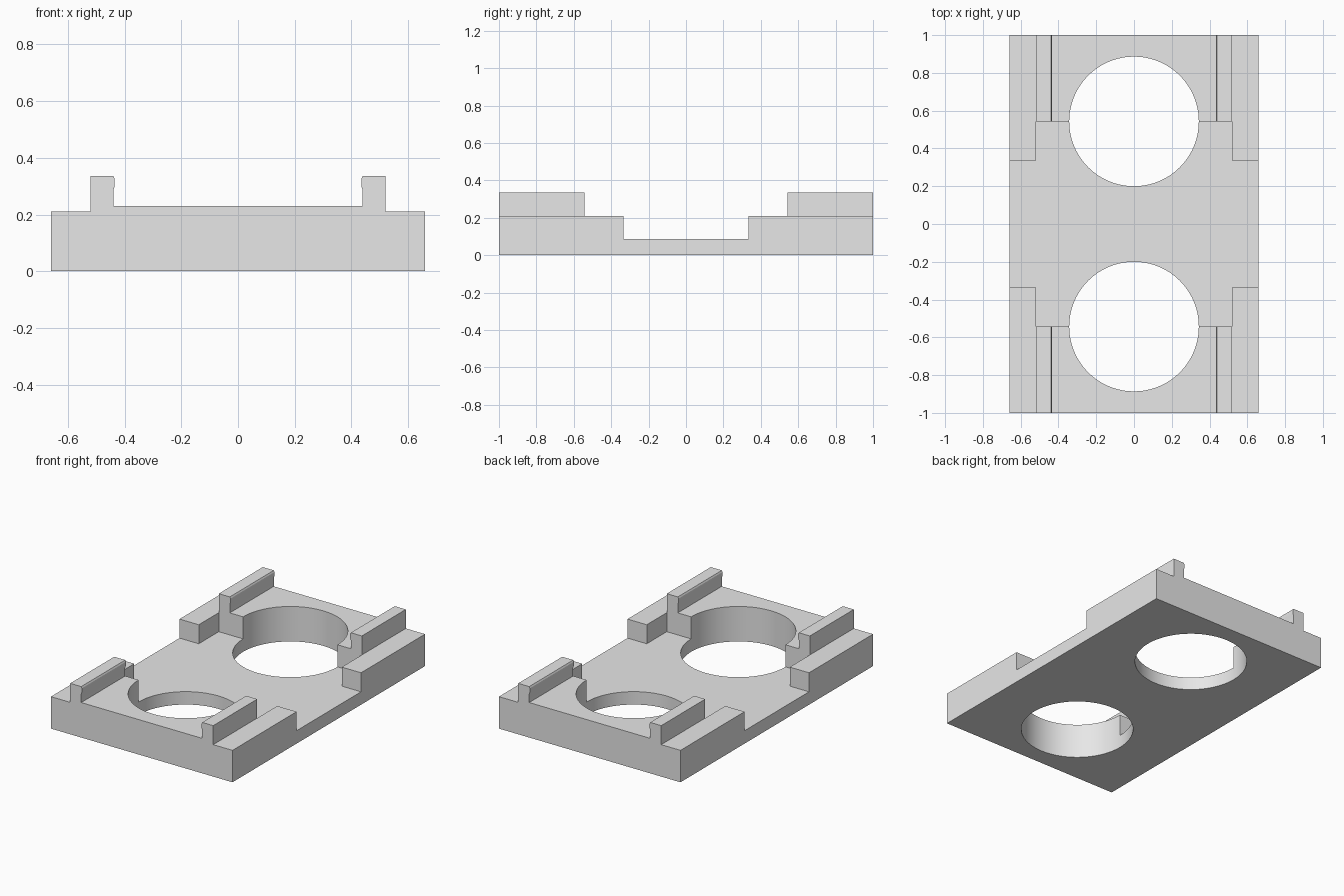
import bpy
import bmesh

cube = bpy.data.objects.get("Cube")
if cube:
    bpy.data.objects.remove(cube, do_unlink=True)

GREY = bpy.data.materials.new("plain grey")
GREY.use_nodes = True
GREY.diffuse_color = (0.8, 0.8, 0.8, 1)
GREY.node_tree.nodes["Principled BSDF"].inputs["Base Color"].default_value = (0.8, 0.8, 0.8, 1)

HALF_X, LEDGE_X, RAIL_X = 0.66, 0.52, 0.44
HOLE_Y, HOLE_R = 0.543, 0.343
BASE_Z, LEDGE_Z, FLOOR_Z, TOP_Z = 0.085, 0.21, 0.23, 0.335
STEP_Y = 0.335


def prism(name, outline, y0, y1):
    """Extrude an outline in the x-z plane along y."""
    bm = bmesh.new()
    face = bm.faces.new([bm.verts.new((x, y0, z)) for x, z in outline])
    grown = bmesh.ops.extrude_face_region(bm, geom=[face])["geom"]
    bmesh.ops.translate(bm, vec=(0, y1 - y0, 0),
                        verts=[v for v in grown if isinstance(v, bmesh.types.BMVert)])
    bmesh.ops.recalc_face_normals(bm, faces=bm.faces)
    mesh = bpy.data.meshes.new(name)
    bm.to_mesh(mesh)
    bm.free()
    mesh.materials.append(GREY)
    obj = bpy.data.objects.new(name, mesh)
    bpy.context.collection.objects.link(obj)
    return obj


def box(x0, x1, z0, z1):
    return [(x0, z0), (x1, z0), (x1, z1), (x0, z1)]


def boolean(obj, other, operation):
    mod = obj.modifiers.new(operation.lower(), "BOOLEAN")
    mod.operation = operation
    mod.solver = "EXACT"
    mod.object = other
    bpy.context.view_layer.objects.active = obj
    bpy.ops.object.modifier_apply(modifier=mod.name)
    bpy.data.objects.remove(other, do_unlink=True)


# Thin base plate
plate = prism("bracket_plate", box(-HALF_X, HALF_X, 0, BASE_Z), -1, 1)

# Raised ends: wide block with upright rails that thicken slightly at the top
lip = [(RAIL_X, FLOOR_Z), (RAIL_X, 0.285), (0.435, 0.3), (0.435, 0.325), (RAIL_X, TOP_Z)]
half = [(HALF_X, 0), (HALF_X, LEDGE_Z), (LEDGE_X, LEDGE_Z), (LEDGE_X, TOP_Z)] + lip[::-1]
end_outline = half + [(-x, z) for x, z in reversed(half)]
for side in (-1, 1):
    boolean(plate, prism("raised_end", end_outline, side * HOLE_Y, side), "UNION")
    # Side ledges reaching further towards the middle
    for s in (-1, 1):
        ledge = prism("side_ledge", box(s * LEDGE_X, s * HALF_X, 0, LEDGE_Z),
                      side * STEP_Y, side * 0.8)
        boolean(plate, ledge, "UNION")

# Round through holes
for side in (-1, 1):
    bpy.ops.mesh.primitive_cylinder_add(vertices=96, radius=HOLE_R, depth=1,
                                        location=(0, side * HOLE_Y, 0.1))
    cutter = bpy.context.object
    cutter.name = "hole_cutter"
    cutter.hide_render = True
    cutter.data.materials.append(GREY)
    boolean(plate, cutter, "DIFFERENCE")

# Smooth hole walls, crisp edges elsewhere
bpy.ops.object.select_all(action="DESELECT")
plate.select_set(True)
bpy.context.view_layer.objects.active = plate
bpy.ops.object.shade_smooth_by_angle(angle=0.35)
